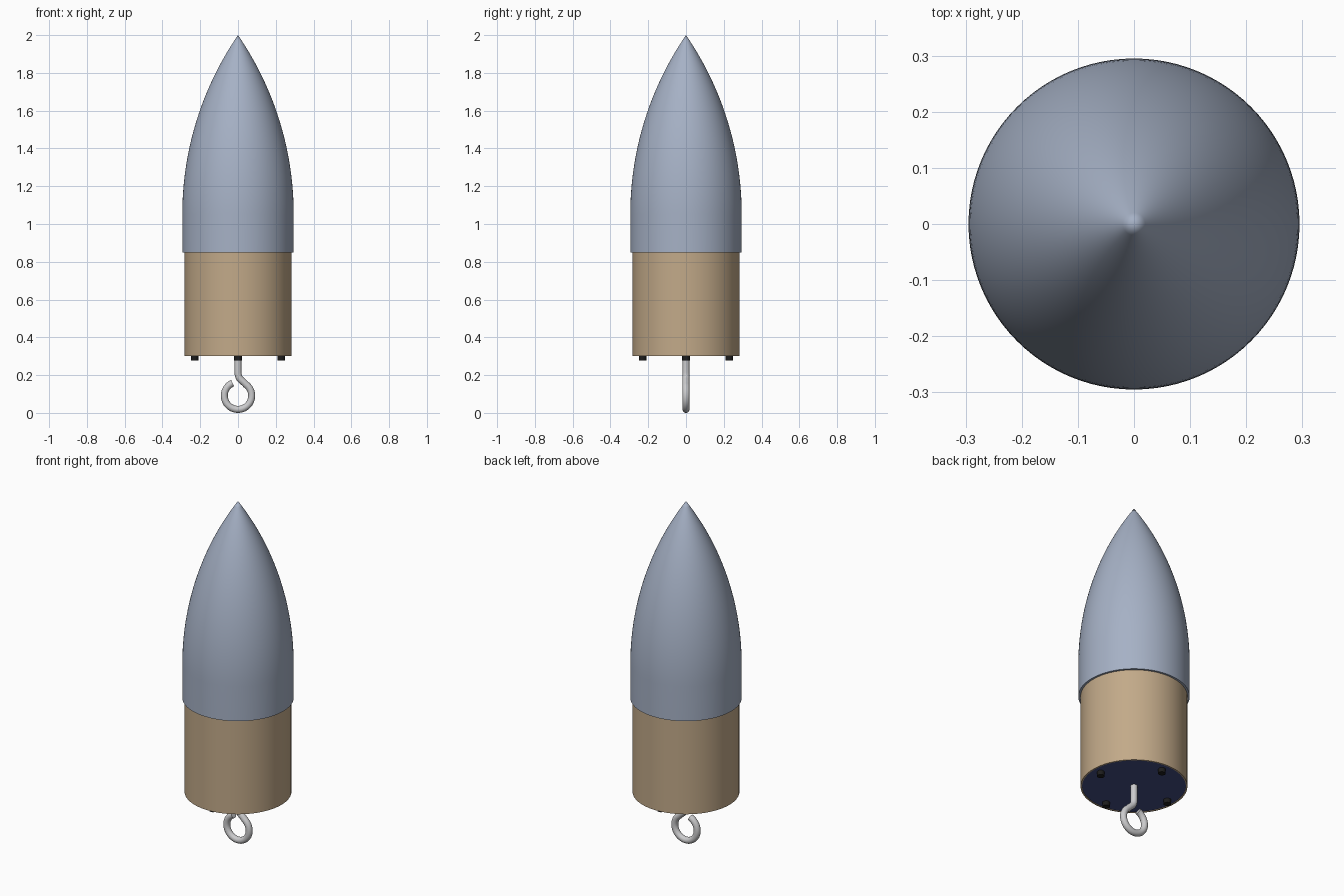
import bpy, bmesh, math
from mathutils import Vector

cube = bpy.data.objects.get("Cube")
if cube:
    bpy.data.objects.remove(cube, do_unlink=True)


def material(name, rgb, metallic=0.0):
    m = bpy.data.materials.new(name)
    m.use_nodes = True
    m.diffuse_color = (*rgb, 1)
    m.node_tree.nodes["Principled BSDF"].inputs["Base Color"].default_value = (*rgb, 1)
    return m


GREY_BLUE = material("grey blue", (0.38, 0.44, 0.56))
TAN = material("tan", (0.54, 0.40, 0.25))
NAVY = material("navy", (0.055, 0.075, 0.23))
BLACK = material("black", (0.012, 0.012, 0.012))
STEEL = material("steel", (0.60, 0.60, 0.61))


def finish(name, bm, mat):
    bmesh.ops.remove_doubles(bm, verts=bm.verts, dist=1e-5)
    bmesh.ops.recalc_face_normals(bm, faces=bm.faces)
    mesh = bpy.data.meshes.new(name)
    bm.to_mesh(mesh)
    bm.free()
    mesh.materials.append(mat)
    obj = bpy.data.objects.new(name, mesh)
    bpy.context.collection.objects.link(obj)
    bpy.ops.object.select_all(action='DESELECT')
    obj.select_set(True)
    bpy.context.view_layer.objects.active = obj
    bpy.ops.object.shade_smooth_by_angle(angle=math.radians(35))
    return obj


def lathe(name, profile, mat, steps=96, centre=(0, 0)):
    """Spin a (radius, height) profile around a vertical axis."""
    bm = bmesh.new()
    verts = [bm.verts.new((r, 0, z)) for r, z in profile]
    edges = [bm.edges.new(pair) for pair in zip(verts, verts[1:])]
    bmesh.ops.spin(bm, geom=verts + edges, cent=(0, 0, 0), axis=(0, 0, 1),
                   angle=math.tau, steps=steps)
    bmesh.ops.translate(bm, verts=bm.verts, vec=(*centre, 0))
    return finish(name, bm, mat)


# Nose cone: short straight skirt, then a tangent ogive up to the tip
R, SKIRT, BASE, TIP = 0.295, 0.85, 1.05, 2.0
length = TIP - BASE
rho = (R * R + length * length) / (2 * R)
ogive = []
for i in range(33):
    h = length * i / 32
    ogive.append((max(0, math.sqrt(rho * rho - h * h) + R - rho), BASE + h))
lathe("nose_cone", [(0.28, SKIRT), (R, SKIRT)] + ogive, GREY_BLUE)

# Body tube with a thin lip around the bulkhead
lathe("body_tube", [(0.275, 0.32), (0.275, 0.30), (0.283, 0.30), (0.283, 0.86)], TAN)
lathe("bulkhead", [(0, 0.303), (0.276, 0.303), (0.276, 0.33), (0, 0.33)], NAVY)

# Four screw heads around the bulkhead
for i in range(4):
    a = i * math.pi / 2
    lathe(f"screw_{i + 1}", [(0, 0.277), (0.02, 0.277), (0.02, 0.31), (0, 0.31)],
          BLACK, 24, (0.23 * math.cos(a), 0.23 * math.sin(a)))

# Eye bolt: straight shank, a bend, then an open ring, swept as a round wire
WIRE, RING, CENTRE = 0.0185, 0.0725, 0.091
path = [Vector((0, 0, z)) for z in (0.32, 0.26, 0.215)]
bend = [Vector(p) for p in ((0, 0, 0.215), (0, 0, 0.175), (0.025, 0, 0.172))]
start, end = math.radians(55), math.radians(-247)
ring = []
for i in range(49):
    a = start + (end - start) * i / 48
    ring.append(Vector((RING * math.cos(a), 0, CENTRE + RING * math.sin(a))))
bend.append(ring[0])
for i in range(1, 8):
    t = i / 8
    s = 1 - t
    path.append(s**3 * bend[0] + 3 * s * s * t * bend[1]
                + 3 * s * t * t * bend[2] + t**3 * bend[3])
path += ring

bm = bmesh.new()
loops = []
for i, p in enumerate(path):
    tangent = (path[min(i + 1, len(path) - 1)] - path[max(i - 1, 0)]).normalized()
    side = Vector((0, 1, 0))
    out = tangent.cross(side)
    loops.append([bm.verts.new(p + WIRE * (math.cos(k * math.tau / 20) * side
                                          + math.sin(k * math.tau / 20) * out))
                  for k in range(20)])
for a, b in zip(loops, loops[1:]):
    for k in range(20):
        n = (k + 1) % 20
        bm.faces.new((a[k], a[n], b[n], b[k]))
bm.faces.new(loops[0])
bm.faces.new(loops[-1])
finish("eye_bolt", bm, STEEL)
